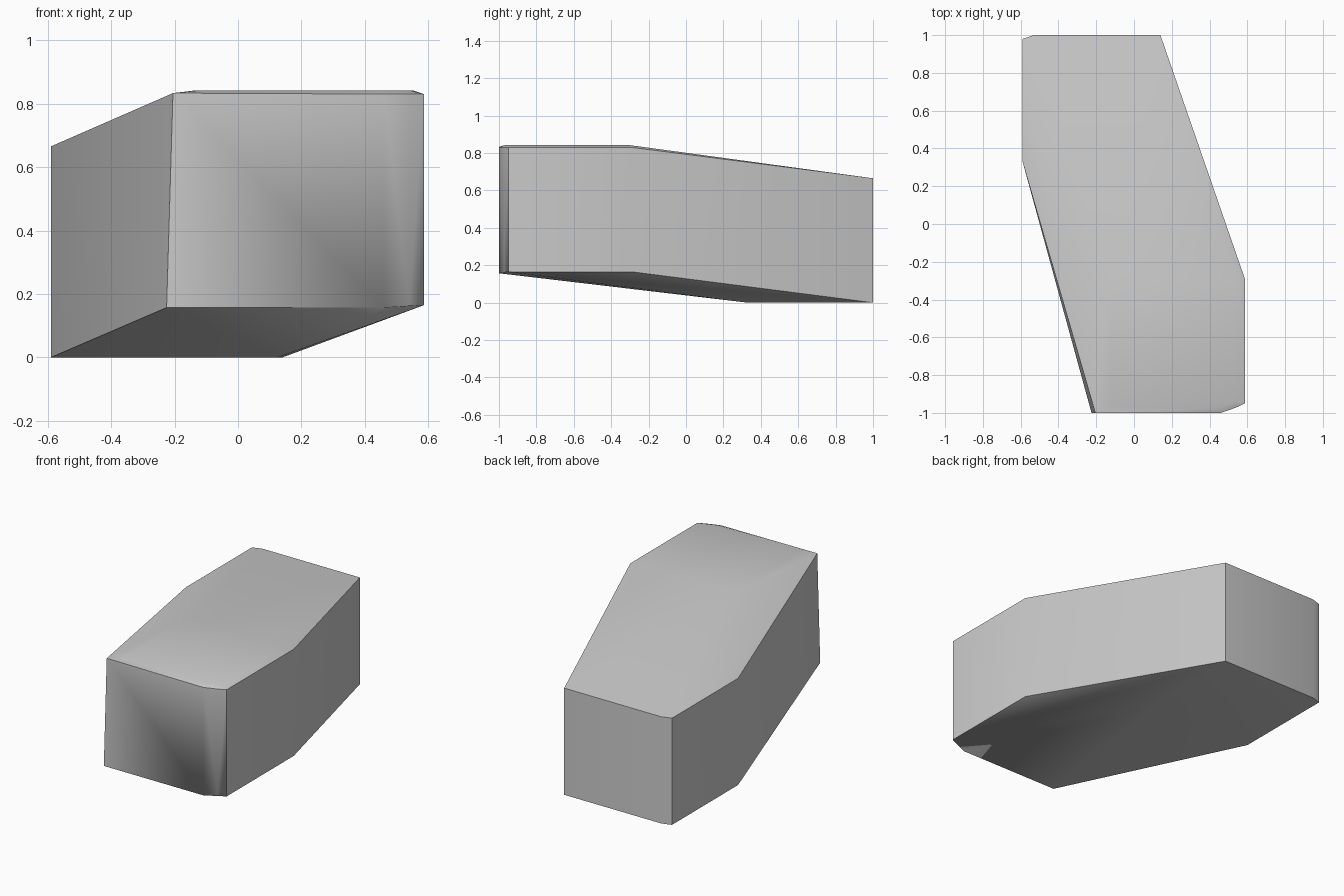
import bpy, bmesh, math

if "Cube" in bpy.data.objects:
    bpy.data.objects.remove(bpy.data.objects["Cube"])


def prism(outline, z0, z1):
    """Points of an upright prism over a plan outline."""
    return [(x, y, z) for x, y in outline for z in (z0, z1)]


# rear block: lower, with a clipped back-left corner
rear_plan = [(-0.59, 0.33), (0.125, 0.33), (0.14, 1.0), (-0.53, 1.0), (-0.59, 0.98)]
points = prism(rear_plan, 0.0, 0.665)

# front block: higher, shifted right, with a clipped front-right corner
front_plan = [(0.587, -0.29), (0.587, -0.95), (0.54, -0.972), (0.46, -1.0)]
points += prism(front_plan, 0.165, 0.83)
points += [(-0.225, -1.0, 0.157), (0.46, -1.0, 0.157), (-0.205, -1.0, 0.833)]

# slightly inset top plate of the front block, giving a thin eased edge
top_plate = [(-0.13, -0.30), (-0.12, -0.97), (0.46, -0.97), (0.54, -0.94), (0.55, -0.30)]
points += [(x, y, 0.842) for x, y in top_plate]

# faceted skin stretched over both blocks
bm = bmesh.new()
for p in points:
    bm.verts.new(p)
hull = bmesh.ops.convex_hull(bm, input=bm.verts[:])
inside = {g for g in hull["geom_interior"] + hull["geom_unused"]
          if isinstance(g, bmesh.types.BMVert)}
bmesh.ops.delete(bm, geom=list(inside), context="VERTS")
bmesh.ops.recalc_face_normals(bm, faces=bm.faces[:])

mesh = bpy.data.meshes.new("slanted_block")
bm.to_mesh(mesh)
bm.free()
block = bpy.data.objects.new("slanted_block", mesh)
bpy.context.collection.objects.link(block)

# soft shading with crisp underside edges
bpy.context.view_layer.objects.active = block
block.select_set(True)
bpy.ops.object.shade_smooth_by_angle(angle=math.radians(62))
